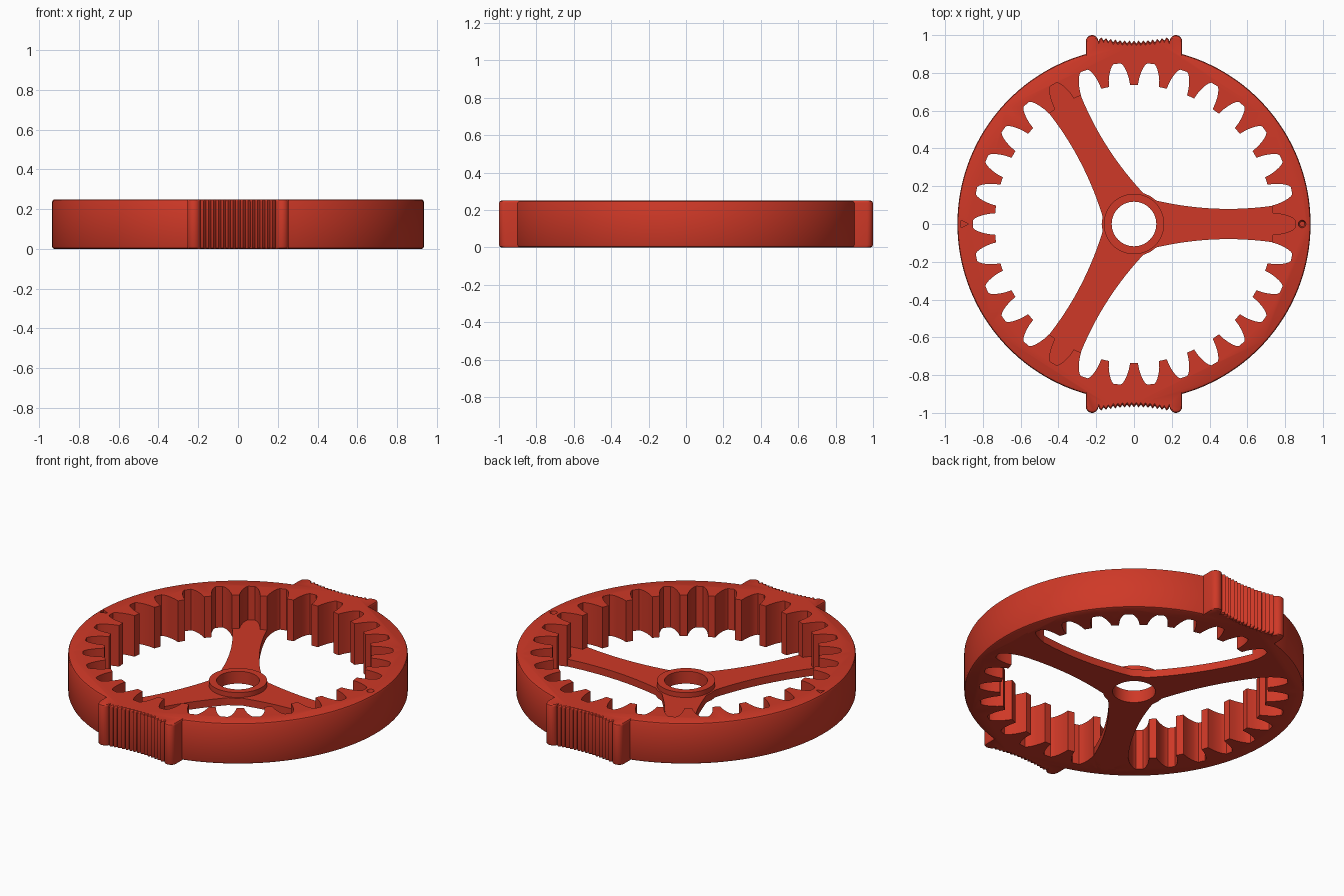
import bpy, bmesh
from math import sin, cos, radians, degrees, asin, pi, sqrt

if "Cube" in bpy.data.objects:
    bpy.data.objects.remove(bpy.data.objects["Cube"])

H = 0.25          # ring height
R = 0.935         # ring outer radius
TEETH = 30

red = bpy.data.materials.new("red plastic")
red.diffuse_color = (0.62, 0.04, 0.02, 1)
red.use_nodes = True
red.node_tree.nodes["Principled BSDF"].inputs["Base Color"].default_value = red.diffuse_color


def polar(r, deg):
    return (r * cos(radians(deg)), r * sin(radians(deg)))


def prism(name, outline, rows):
    """Stack a closed outline at (z, scale) rows and cap both ends."""
    bm = bmesh.new()
    loops = [[bm.verts.new((x * s, y * s, z)) for x, y in outline] for z, s in rows]
    n = len(outline)
    for a, b in zip(loops, loops[1:]):
        for i in range(n):
            j = (i + 1) % n
            bm.faces.new((a[i], a[j], b[j], b[i]))
    bm.faces.new(loops[0][::-1])
    bm.faces.new(loops[-1])
    bmesh.ops.recalc_face_normals(bm, faces=bm.faces)
    mesh = bpy.data.meshes.new(name)
    bm.to_mesh(mesh)
    bm.free()
    mesh.materials.append(red)
    ob = bpy.data.objects.new(name, mesh)
    bpy.context.collection.objects.link(ob)
    return ob


def combine(target, tool, op):
    """Apply a boolean and discard the tool."""
    bpy.context.view_layer.objects.active = target
    mod = target.modifiers.new("cut", 'BOOLEAN')
    mod.operation, mod.solver, mod.object = op, 'EXACT', tool
    bpy.ops.object.modifier_apply(modifier=mod.name)
    bpy.data.objects.remove(tool)


def circle(r, n, cx=0, cy=0):
    return [(cx + r * cos(2 * pi * i / n), cy + r * sin(2 * pi * i / n)) for i in range(n)]


def finish(ob):
    bpy.ops.object.select_all(action='DESELECT')
    ob.select_set(True)
    bpy.context.view_layer.objects.active = ob
    bpy.ops.object.shade_smooth_by_angle(angle=radians(30))


# Grip pad outline, from its right side to its left side
W, CR, RIBS = 0.255, 0.033, 15
half_post = [(W, sqrt(R * R - W * W))]
for a in range(0, 181, 20):
    half_post.append((W - CR + CR * cos(radians(a)), 1 - CR + CR * sin(radians(a))))
pad = list(half_post)
pitch = 0.37 / RIBS
for i in range(2 * RIBS + 1):
    x = 0.185 - i * pitch / 2
    pad.append((x, 0.955 + 0.6 * x * x + (0.016 if i % 2 else 0)))
pad += [(-x, y) for x, y in reversed(half_post)]

# Outer ring outline: left arc and right arc joined by the two grips
edge = 90 - degrees(asin(W / R))
SEG = 60
right_arc = [polar(R, -edge + 2 * edge * i / SEG) for i in range(1, SEG)]
left_arc = [(-x, -y) for x, y in right_arc]
outline = right_arc + pad + left_arc + [(-x, -y) for x, y in pad]
ring = prism("gear_ring", outline, [(0, 0.988), (0.004, 0.996), (0.012, 1),
                                    (H - 0.012, 1), (H - 0.004, 0.996), (H, 0.988)])

# Internal teeth: half of one gap as (radius, half angle), repeated around
flank = [(0.737, 4.4), (0.77, 4.0), (0.80, 3.4), (0.825, 2.7), (0.843, 2.0), (0.853, 1.3)]
gaps = []
for k in range(TEETH):
    mid = 360 / TEETH * k
    gaps += [polar(r, mid - a) for r, a in flank]
    gaps += [polar(r, mid + a) for r, a in reversed(flank)]
combine(ring, prism("tooth_cutter", gaps, [(-0.1, 1), (H + 0.1, 1)]), 'DIFFERENCE')

# Engraved round and triangular marks on the top face
dot = prism("dot_cutter", circle(0.027, 24, 0.89), [(H - 0.03, 1), (H + 0.03, 1)])
for v in dot.data.vertices:                     # taper the hole into a dimple
    if v.co.z < H:
        v.co.x = 0.89 + (v.co.x - 0.89) * 0.5
        v.co.y *= 0.5
combine(ring, dot, 'DIFFERENCE')
arrow = [(-0.917, -0.02), (-0.875, 0), (-0.917, 0.02)]
combine(ring, prism("arrow_cutter", arrow, [(H - 0.02, 1), (H + 0.03, 1)]), 'DIFFERENCE')
finish(ring)

# Three waisted arms meeting at the hub
side = []
for i in range(17):
    x = 0.118 + (0.87 - 0.118) * i / 16
    side.append((x, 0.08 + 0.3 * (x - 0.5) ** 2))
arm = [(x, -y) for x, y in side] + side[::-1]
star = []
for k in range(3):
    c, s = cos(2 * pi * k / 3), sin(2 * pi * k / 3)
    star += [(x * c - y * s, x * s + y * c) for x, y in arm]
    star.append(polar(0.171, 120 * k + 60))
spider = prism("spoke_arms", star, [(0, 1), (0.045, 1)])

# Raised hub collar with a through hole
combine(spider, prism("hub_collar", circle(0.16, 64), [(0.02, 1), (0.075, 1)]), 'UNION')
combine(spider, prism("hub_cutter", circle(0.118, 64), [(-0.1, 1), (0.2, 1)]), 'DIFFERENCE')
finish(spider)
